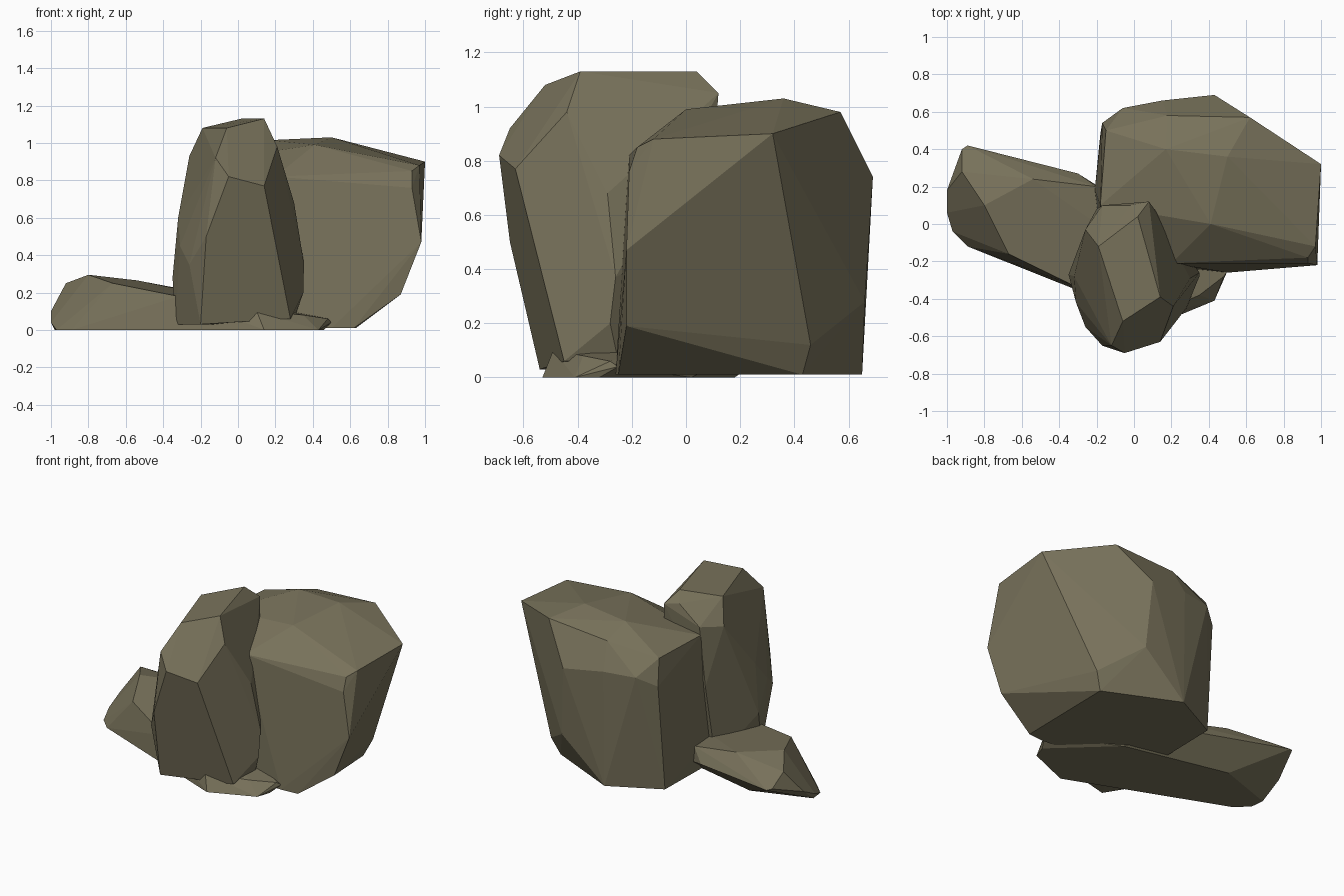
import bpy, bmesh, math

# Shared stone colour
stone = bpy.data.materials.new("olive_stone")
stone.diffuse_color = (0.19, 0.17, 0.105, 1)


def rock(name, corners):
    """Faceted stone: convex hull of its corner points, flat shaded."""
    bm = bmesh.new()
    for c in corners:
        bm.verts.new(c)
    bmesh.ops.convex_hull(bm, input=bm.verts[:])
    loose = [v for v in bm.verts if not v.link_faces]
    bmesh.ops.delete(bm, geom=loose, context='VERTS')
    bmesh.ops.dissolve_limit(bm, angle_limit=math.radians(4),
                             verts=bm.verts[:], edges=bm.edges[:])
    bmesh.ops.recalc_face_normals(bm, faces=bm.faces[:])
    mesh = bpy.data.meshes.new(name)
    bm.to_mesh(mesh)
    bm.free()
    mesh.materials.append(stone)
    obj = bpy.data.objects.new(name, mesh)
    bpy.context.collection.objects.link(obj)
    return obj


# Large boulder on the right
rock("large_boulder", [
    # base
    (0.50, -0.26, 0.01), (0.62, -0.25, 0.01), (0.63, 0.43, 0.01),
    (0.15, 0.65, 0.01), (-0.18, 0.48, 0.01), (-0.19, 0.00, 0.01),
    (0.20, -0.23, 0.01),
    # flanks
    (0.87, -0.22, 0.19), (0.68, 0.46, 0.12), (0.98, -0.22, 0.47),
    (0.46, 0.66, 0.28), (-0.18, 0.49, 0.22), (-0.21, 0.18, 0.15),
    (0.43, 0.69, 0.74), (0.15, 0.66, 0.78), (-0.06, 0.62, 0.78),
    (-0.17, 0.54, 0.72),
    # shoulder
    (0.20, -0.21, 0.82), (0.93, -0.21, 0.76), (0.93, -0.18, 0.85),
    (0.97, -0.12, 0.88), (1.00, 0.32, 0.90), (-0.18, 0.10, 0.90),
    # crown
    (0.41, 0.00, 0.99), (0.17, 0.40, 1.015), (0.50, 0.36, 1.03),
    (0.62, 0.57, 0.98), (0.18, 0.58, 0.95), (-0.15, 0.50, 0.89),
])

# Tall upright stone in the middle
rock("tall_stone", [
    # base
    (0.28, -0.45, 0.06), (-0.20, -0.54, 0.03), (-0.335, -0.32, 0.03),
    (-0.22, 0.00, 0.03), (0.10, 0.00, 0.03), (0.30, -0.25, 0.06),
    # flanks
    (0.35, -0.28, 0.20), (0.35, -0.26, 0.37), (0.30, -0.29, 0.68),
    (-0.35, -0.27, 0.28), (-0.32, -0.28, 0.60), (-0.17, -0.65, 0.50),
    (-0.26, -0.55, 0.35), (-0.31, -0.42, 0.45),
    (0.10, 0.08, 0.55), (-0.20, 0.08, 0.55),
    # shoulder
    (-0.05, -0.69, 0.82), (0.14, -0.63, 0.77), (-0.12, -0.65, 0.92),
    (0.21, -0.44, 0.98), (-0.26, -0.03, 0.93), (-0.17, 0.10, 0.95),
    # crown
    (0.14, -0.39, 1.13), (0.02, 0.04, 1.13), (-0.19, -0.12, 1.08),
    (-0.06, -0.52, 1.08), (0.08, 0.12, 1.05), (-0.02, 0.10, 1.07),
])

# Long low slab running under the other two
rock("low_slab", [
    # base
    (0.46, -0.32, 0.00), (0.43, -0.41, 0.00), (0.14, -0.53, 0.00),
    (-0.89, -0.12, 0.00), (-0.97, -0.04, 0.00), (-0.98, 0.05, 0.00),
    (-0.60, 0.18, 0.00), (0.10, 0.02, 0.00),
    # sides
    (-1.00, 0.06, 0.04), (-1.00, 0.18, 0.10), (-0.92, 0.40, 0.18),
    (-0.89, 0.42, 0.17), (-0.30, 0.27, 0.13), (0.50, -0.25, 0.04),
    # top
    (-0.92, 0.28, 0.25), (-0.80, 0.10, 0.295), (-0.67, -0.16, 0.25),
    (-0.54, 0.24, 0.265), (-0.32, -0.33, 0.18), (0.10, -0.49, 0.10),
    (0.35, -0.38, 0.08), (0.48, -0.28, 0.06), (-0.20, 0.20, 0.20),
])
